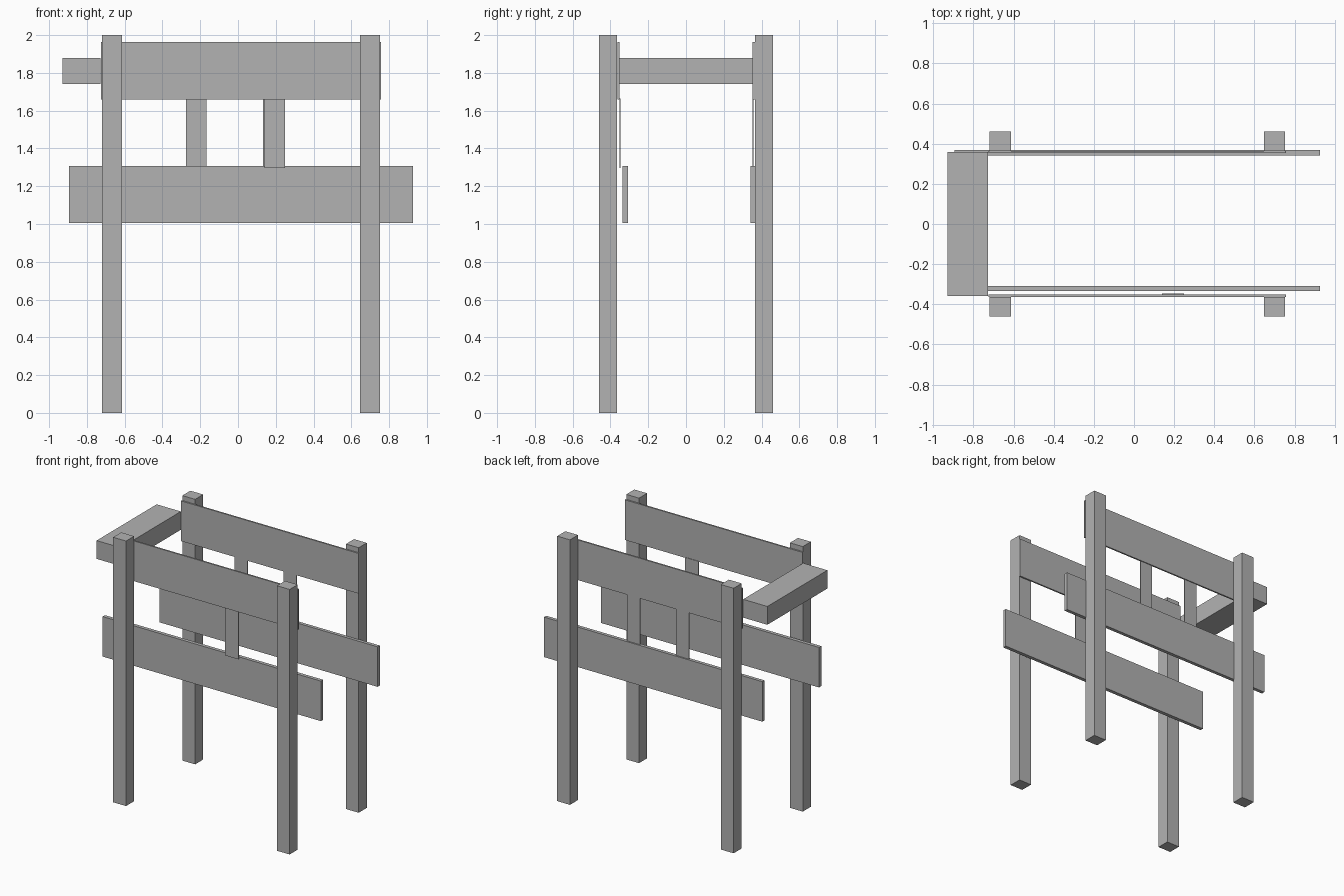
import bpy

cube = bpy.data.objects.get("Cube")
if cube:
    bpy.data.objects.remove(cube, do_unlink=True)

grey = bpy.data.materials.new("plain_grey")
grey.use_nodes = True
colour = (0.448, 0.448, 0.448, 1)
grey.diffuse_color = colour
grey.node_tree.nodes["Principled BSDF"].inputs["Base Color"].default_value = colour


def board(name, x, y, z):
    """Box given by its (low, high) range on each axis."""
    bpy.ops.mesh.primitive_cube_add(size=1)
    ob = bpy.context.object
    ob.name = ob.data.name = name
    ranges = (x, y, z)
    for v in ob.data.vertices:
        v.co = [r[1] if c > 0 else r[0] for c, r in zip(v.co, ranges)]
    ob.data.materials.append(grey)
    return ob


# Four corner posts
for side, x in (("right", (-0.72, -0.613)), ("left", (0.647, 0.753))):
    board(f"front_{side}_post", x, (-0.46, -0.364), (0, 2))
    board(f"back_{side}_post", x, (0.364, 0.46), (0, 2))

# Wide upper and lower rails on both long sides
upper_x, upper_z = (-0.725, 0.757), (1.66, 1.963)
lower_x, lower_z = (-0.895, 0.927), (1.005, 1.307)
board("front_upper_rail", upper_x, (-0.363, -0.351), upper_z)
board("back_upper_rail", upper_x, (0.353, 0.365), upper_z)
board("front_lower_rail", lower_x, (-0.335, -0.308), lower_z)
board("back_lower_rail", lower_x, (0.342, 0.368), lower_z)

# Thin upright slats joining the rails
slat_z = (1.297, 1.665)
board("front_slat", (0.14, 0.25), (-0.353, -0.347), slat_z)
board("back_right_slat", (-0.275, -0.168), (0.353, 0.358), slat_z)
board("back_left_slat", (0.133, 0.24), (0.353, 0.358), slat_z)

# Thick plank across the end
board("end_plank", (-0.93, -0.728), (-0.358, 0.358), (1.742, 1.88))
